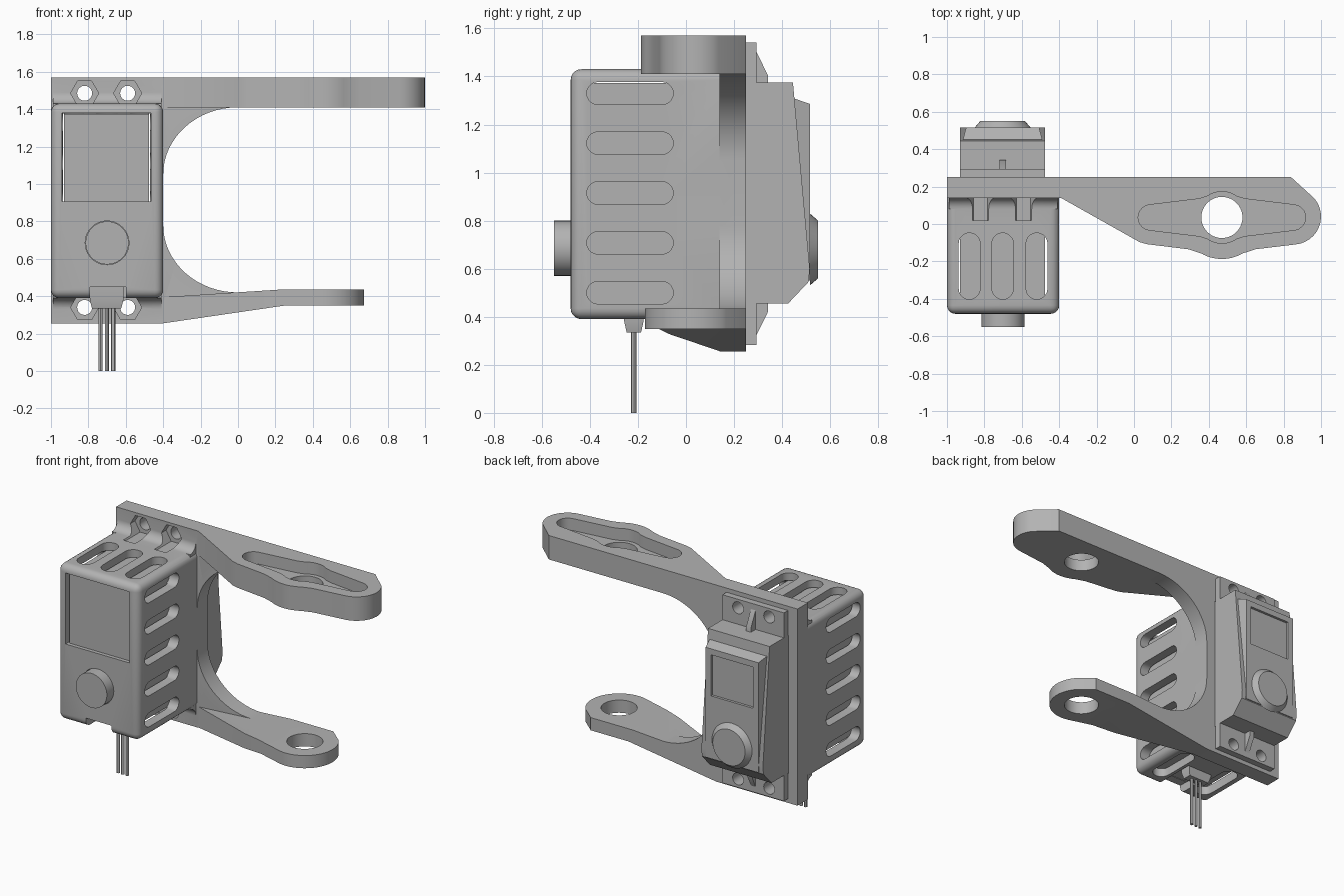
import bpy, bmesh, math
from mathutils import Vector

cube = bpy.data.objects.get("Cube")
if cube:
    bpy.data.objects.remove(cube, do_unlink=True)

grey = bpy.data.materials.new("matte grey")
grey.use_nodes = True
COLOUR = (0.45, 0.45, 0.45, 1)
grey.diffuse_color = COLOUR
grey.node_tree.nodes["Principled BSDF"].inputs["Base Color"].default_value = COLOUR


def finish(name, bm):
    bmesh.ops.recalc_face_normals(bm, faces=bm.faces)
    mesh = bpy.data.meshes.new(name)
    bm.to_mesh(mesh)
    bm.free()
    mesh.materials.append(grey)
    ob = bpy.data.objects.new(name, mesh)
    bpy.context.collection.objects.link(ob)
    return ob


def place(u, v, w, axis):
    return {"x": (w, u, v), "y": (u, w, v), "z": (u, v, w)}[axis]


def prism(name, pts, axis, lo, hi):
    """Extrude a 2D outline along an axis."""
    bm = bmesh.new()
    rings = [[bm.verts.new(place(u, v, w, axis)) for u, v in pts] for w in (lo, hi)]
    bm.faces.new(rings[0])
    bm.faces.new(rings[1])
    for i in range(len(pts)):
        j = (i + 1) % len(pts)
        bm.faces.new((rings[0][i], rings[0][j], rings[1][j], rings[1][i]))
    return finish(name, bm)


def box(name, x, y, z):
    return prism(name, [(x[0], y[0]), (x[1], y[0]), (x[1], y[1]), (x[0], y[1])], "z", *z)


def hull(name, points):
    bm = bmesh.new()
    for p in points:
        bm.verts.new(p)
    bmesh.ops.convex_hull(bm, input=bm.verts)
    bmesh.ops.dissolve_limit(bm, angle_limit=0.01, verts=bm.verts, edges=bm.edges)
    return finish(name, bm)


def arc(cx, cy, rx, ry, a, b, n=16):
    return [(cx + rx * math.cos(math.radians(a + (b - a) * i / n)),
             cy + ry * math.sin(math.radians(a + (b - a) * i / n))) for i in range(n + 1)]


def circle(cx, cy, r, n=40):
    return arc(cx, cy, r, r, 0, 360, n)[:-1]


def slot(cu, cv, length, width):
    """Rounded slot running along the first coordinate."""
    h, r = length / 2 - width / 2, width / 2
    return arc(cu + h, cv, r, r, -90, 90, 10) + arc(cu - h, cv, r, r, 90, 270, 10)


def apply(ob, mod):
    bpy.context.view_layer.objects.active = ob
    bpy.ops.object.modifier_apply(modifier=mod.name)


def boolean(ob, tool, mode="DIFFERENCE"):
    mod = ob.modifiers.new("cut", "BOOLEAN")
    mod.operation, mod.solver, mod.object = mode, "EXACT", tool
    apply(ob, mod)
    bpy.data.objects.remove(tool, do_unlink=True)


def bevel(ob, width, segments=5):
    mod = ob.modifiers.new("round", "BEVEL")
    mod.width, mod.segments = width, segments
    apply(ob, mod)


CX, MID = -0.7025, 0.9125
HOLES = [(x, z) for x in (-0.82, -0.59) for z in (1.485, 0.34)]
PIVOT = (0.47, 0.035)

# Housing shell with rounded edges
frame = box("bracket", (-1, -0.4), (-0.48, 0.24), (0.39, 1.43))
bevel(frame, 0.045)

# Back plate with the curved gussets that lead into both arms
plate = prism("plate", [(-1, 0.255), (-0.4, 0.255), (0.2, 0.343), (0.2, 0.433)]
              + arc(0, 0.78, 0.4, 0.36, 270, 180) + arc(0, 1.05, 0.4, 0.36, 180, 90)
              + [(0.2, 1.41), (0.2, 1.57), (-1, 1.57)], "y", 0.14, 0.25)
boolean(frame, plate, "UNION")

# Concave fillets between housing and plate
for base, out in ((1.42, 1), (0.40, -1)):
    curve = [(y, base + out * (0.07 - dz)) for y, dz in arc(0.08, 0, 0.06, 0.06, 0, 90, 8)]
    fillet = prism("fillet", [(0.16, base - out * 0.02), (0.16, base + out * 0.07)]
                   + curve + [(0.08, base - out * 0.02)], "x", -0.99, -0.41)
    boolean(frame, fillet, "UNION")

# Upper arm: waisted outline around the pivot, with a pocket and a hole
upper = prism("upper", [(-0.98, 0.25), (-0.98, 0.145), (-0.4, 0.145), (0.0, -0.08), (0.03, -0.097),
                        (0.07, -0.108), (0.29, -0.135)]
              + arc(*PIVOT, 0.222, 0.222, 240, 300, 12) + [(0.65, -0.135)]
              + arc(0.85, 0.04, 0.15, 0.15, -85, 40, 12) + [(0.84, 0.25)], "z", 1.41, 1.57)
boolean(frame, upper, "UNION")
pocket = prism("pocket", arc(0.09, 0.035, 0.068, 0.068, 100, 260, 10) + [(0.35, -0.065)]
               + arc(*PIVOT, 0.138, 0.138, 235, 305, 10) + [(0.59, -0.065)]
               + arc(0.85, 0.035, 0.068, 0.068, -80, 80, 10) + [(0.59, 0.135)]
               + arc(*PIVOT, 0.138, 0.138, 55, 125, 10) + [(0.35, 0.135)], "z", 1.49, 1.7)
boolean(frame, pocket)

# Lower arm: ring-ended outline trimmed to a tapering side profile
lower = prism("lower", [(-0.45, 0.25), (-0.45, 0.145), (-0.4, 0.145), (0.1, -0.07), (0.2, -0.1)]
              + arc(*PIVOT, 0.205, 0.205, 255, 400, 24) + [(0.53, 0.25)], "z", 0.2, 0.5)
trim = prism("trim", [(-0.45, 0.255), (-0.4, 0.255), (0.25, 0.35), (0.8, 0.35), (0.8, 0.435),
                      (0.22, 0.435), (-0.4, 0.395), (-0.45, 0.395)], "y", -0.4, 0.4)
boolean(lower, trim, "INTERSECT")
boolean(frame, lower, "UNION")
boolean(frame, prism("pivot", circle(*PIVOT, 0.11), "z", 0.1, 1.8))

# Cavity, front window, hub hole and cable notch
boolean(frame, box("cavity", (-0.935, -0.47), (-0.42, 0.4), (0.448, 1.378)))
boolean(frame, box("window", (-0.94, -0.465), (-0.7, -0.3), (0.905, 1.38)))
boolean(frame, prism("hub_hole", circle(-0.7, 0.685, 0.117), "y", -0.7, -0.3))
boolean(frame, box("notch", (-0.79, -0.6), (-0.7, -0.17), (0.3, 0.45)))

# Ventilation slots on the sides, top and bottom
for i in range(5):
    boolean(frame, prism("side_slot", slot(-0.233, 0.5 + i * 0.2075, 0.36, 0.094), "x", -1.2, -0.2))
for x in (-0.88, -0.7025, -0.52):
    pts = [(u, v) for v, u in slot(-0.225, x, 0.355, 0.115)]
    z_low = 1.2 if x == -0.7025 else 0.3
    boolean(frame, prism("top_slot", pts, "z", z_low, 1.5))

# Screw holes with hexagonal nut pockets
for x, z in HOLES:
    boolean(frame, prism("screw_hole", circle(x, z, 0.04, 24), "y", 0.1, 0.4))
    boolean(frame, prism("nut_pocket", circle(x, z, 0.075, 6), "y", 0.02, 0.19))

# Actuator body filling the housing
servo = box("actuator_body", (-0.93, -0.475), (-0.455, 0.26), (0.453, 1.373))

# Rear cap with sloping sides
side = [(0.25, 1.375), (0.445, 1.375), (0.515, 0.6), (0.51, 0.545), (0.425, 0.455), (0.25, 0.455)]
cap = prism("rear_cap", side, "x", -0.93, -0.475)

# Raised rear panel with a recessed window
panel = hull("rear_panel", [(CX + s * w, y, z) for s in (-1, 1) for w, y, z in (
    (0.215, 0.44, 1.312), (0.195, 0.517, 1.285), (0.195, 0.517, 0.55), (0.215, 0.44, 0.55))])
boolean(cap, panel, "UNION")
screen = box("screen", (CX - 0.155, CX + 0.155), (0.5, 0.6), (0.97, 1.245))
boolean(cap, screen)

# Mounting flange, screw holes and stiffening ribs
flange = box("mounting_flange", (-0.93, -0.475), (0.25, 0.293), (0.283, 1.542))
for x, z in HOLES:
    boolean(flange, prism("screw_hole", circle(x, z, 0.04, 24), "y", 0.1, 0.4))
for s, name in ((1, "upper_rib"), (-1, "lower_rib")):
    rib = [(0.28, 0.45), (0.28, 0.59), (0.293, 0.59), (0.342, 0.49), (0.342, 0.45)]
    prism(name, [(y, MID + s * z) for y, z in rib], "x", -0.72, -0.685)

# Round hubs on the front and rear
prism("front_hub", circle(-0.7, 0.685, 0.115), "y", -0.55, -0.4)
bm = bmesh.new()
bmesh.ops.create_cone(bm, cap_ends=True, segments=40, radius1=0.15, radius2=0.12, depth=0.035)
for v in bm.verts:
    v.co = Vector((CX + v.co.x, 0.5325 + v.co.z, 0.68 + v.co.y))
finish("rear_hub", bm)

# Cable plug and three wires
hull("cable_plug", [(CX + s * w, -0.217 + t * d, z) for s in (-1, 1) for t in (-1, 1)
                    for w, d, z in ((0.09, 0.04, 0.46), (0.09, 0.04, 0.38), (0.078, 0.03, 0.335))])
for i, name in enumerate(("left_wire", "middle_wire", "right_wire")):
    prism(name, circle(-0.667 - i * 0.034, -0.217, 0.011, 12), "z", 0, 0.34)

# Smooth rounded surfaces, keep hard edges
for ob in bpy.context.scene.objects:
    ob.select_set(ob.type == "MESH")
bpy.ops.object.shade_smooth_by_angle(angle=math.radians(30))
